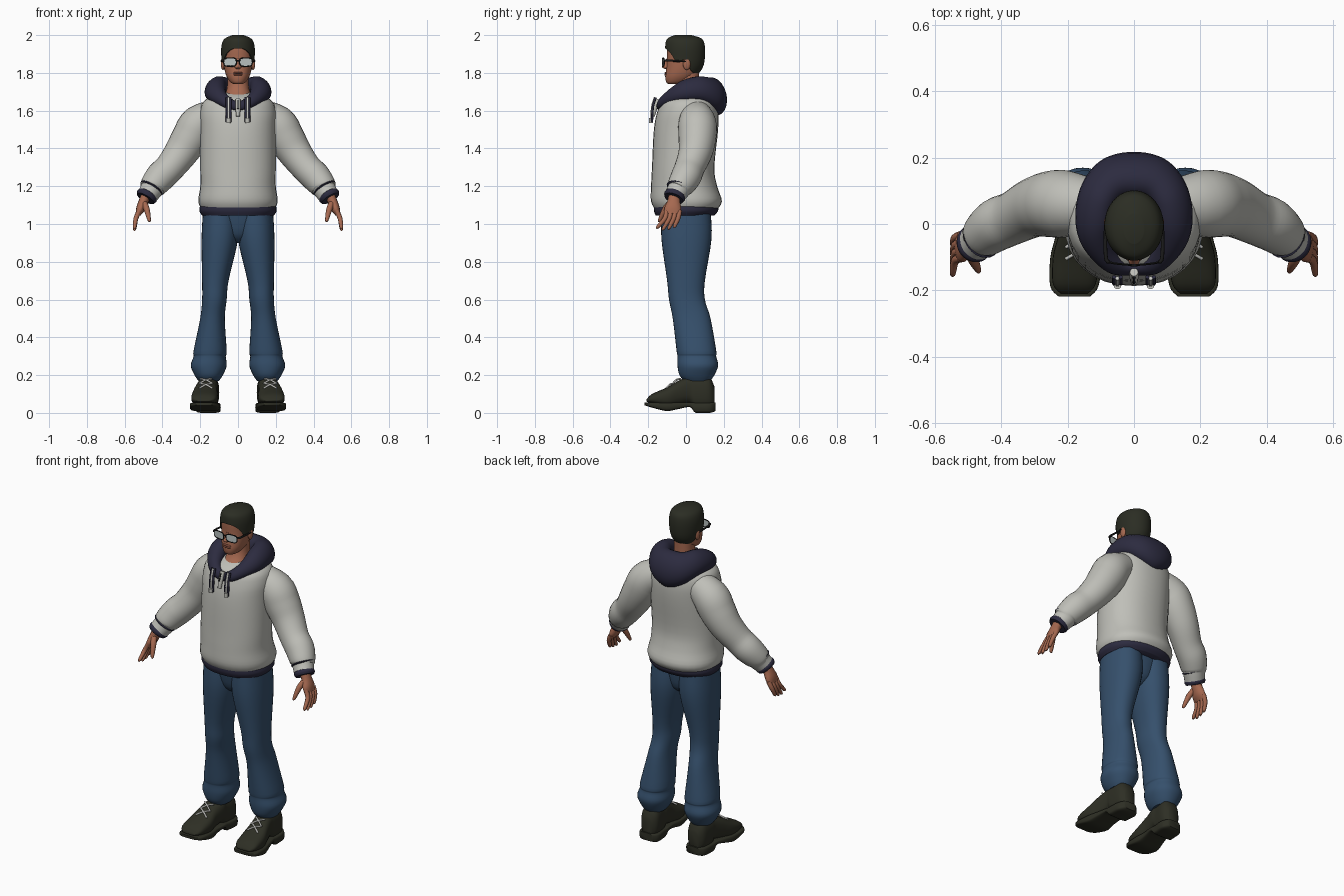
import bpy, bmesh, math
from mathutils import Vector

cube = bpy.data.objects.get("Cube")
if cube:
    bpy.data.objects.remove(cube)

def material(name, *rgb):
    mat = bpy.data.materials.new(name)
    mat.use_nodes = True
    color = (*rgb, 1)
    mat.diffuse_color = color
    mat.node_tree.nodes["Principled BSDF"].inputs["Base Color"].default_value = color
    return mat

grey = material("grey fleece", .52, .52, .48)
navy = material("navy trim", .025, .024, .05)
denim = material("blue denim", .036, .08, .15)
skin = material("brown skin", .38, .14, .08)
lip = material("lip brown", .25, .08, .05)
dark = material("dark hair", .024, .026, .017)
leather = material("dark leather", .027, .028, .018)
black = material("black plastic", .01, .01, .01)
glass = material("pale lens", .5, .55, .54)
white = material("off white cord", .6, .6, .57)

def spline(keys, steps=4, closed=False):
    """Smooth curve through tuples of any length above one."""
    count, out = len(keys), []
    def pick(index):
        return keys[index % count] if closed else keys[max(0, min(count - 1, index))]
    for i in range(count if closed else count - 1):
        before, start, end, after = (Vector(pick(i + k)) for k in (-1, 0, 1, 2))
        leave, arrive = (end - before) / 2, (after - start) / 2
        for s in range(steps):
            t = s / steps
            ease = t * t * (3 - 2 * t)
            out.append(start + (end - start) * ease + leave * (t * (1 - t) ** 2) - arrive * (t * t * (1 - t)))
    return out if closed else out + [Vector(keys[-1])]

def oval(rx, ry, sides=24, power=2):
    """Rounded outline; a higher power is boxier."""
    def bend(value):
        return math.copysign(abs(value) ** (2 / power), value)
    angles = [k * math.tau / sides for k in range(sides)]
    return [(rx * bend(math.cos(a)), ry * bend(math.sin(a))) for a in angles]

def build(name, lofts, mat, mirror=False, closed=False):
    """Skin each list of rings and join them in one object."""
    bm = bmesh.new()
    for rings in lofts:
        rows = [[bm.verts.new(point) for point in ring] for ring in rings]
        sides = len(rows[0])
        following = rows[1:] + rows[:1] if closed else rows[1:]
        for low, high in zip(rows, following):
            for k in range(sides):
                after = (k + 1) % sides
                bm.faces.new((low[k], low[after], high[after], high[k]))
        if not closed:
            bm.faces.new(rows[0])
            bm.faces.new(rows[-1])
    bmesh.ops.recalc_face_normals(bm, faces=bm.faces)
    mesh = bpy.data.meshes.new(name)
    bm.to_mesh(mesh)
    bm.free()
    mesh.materials.append(mat)
    mesh.polygons.foreach_set("use_smooth", [True] * len(mesh.polygons))
    mesh.set_sharp_from_angle(angle=math.radians(50))
    obj = bpy.data.objects.new(name, mesh)
    bpy.context.collection.objects.link(obj)
    if mirror:
        obj.modifiers.new("Mirror", "MIRROR").use_mirror_merge = False

def stack(keys, power=2.2, sides=32):
    """Horizontal rings from (height, inner x, outer x, front y, back y)."""
    return [[((left + right) / 2 + a, (front + back) / 2 + b, z)
             for a, b in oval((right - left) / 2, (back - front) / 2, sides, power)]
            for z, left, right, front, back in spline(keys)]

def body(keys):
    """Symmetric stack from (height, half width, front y, back y)."""
    return stack([(z, -width, width, front, back) for z, width, front, back in keys])

def tube(keys, sides=10, across=(0, 1, 0), closed=False):
    """Round rings along a path of (x, y, z, radius)."""
    path, rings = spline(keys, closed=closed), []
    last = len(path) - 1
    for i, (x, y, z, radius) in enumerate(path):
        ahead = path[(i + 1) % len(path)] if closed else path[min(i + 1, last)]
        behind = path[i - 1] if closed else path[max(i - 1, 0)]
        along = Vector(ahead[:3]) - Vector(behind[:3])
        u = along.cross(Vector(across)).normalized()
        v = u.cross(along).normalized()
        rings.append([Vector((x, y, z)) + a * u + b * v for a, b in oval(radius, radius, sides)])
    return rings

def blob(x, y, z, rx, ry, rz):
    """Ellipsoid as stacked rings."""
    angles = [math.pi * (k + .1) / 8.2 for k in range(9)]
    return [[(x + a, y + b, z + rz * math.cos(t)) for a, b in oval(rx * math.sin(t), ry * math.sin(t), 16)]
            for t in angles]

# Hooded top: torso, hem, sleeves and cuffs
build("hoodie_torso", [body([
    (1.07, .19, -.16, .16), (1.12, .21, -.185, .19), (1.2, .2, -.185, .165), (1.3, .2, -.18, .15),
    (1.5, .2, -.17, .17), (1.6, .2, -.15, .17), (1.66, .17, -.12, .15), (1.7, .06, -.04, .09)])], grey)
build("hem_band", [body([(1.045, .19, -.16, .15), (1.07, .205, -.17, .17), (1.1, .2, -.17, .17)])], navy)
build("sleeves", [tube([
    (.08, .05, 1.6, .07), (.2, .06, 1.535, .1), (.25, .06, 1.46, .1), (.3, .05, 1.38, .09), (.36, .02, 1.3, .08),
    (.41, 0, 1.25, .08), (.45, -.03, 1.2, .07), (.46, -.04, 1.18, .06), (.48, -.06, 1.15, .055)], 28)], grey, True)

def sleeve_ring(name, start, end, radius):
    start, end = Vector(start), Vector(end)
    rings = [(*start.lerp(end, t), radius * size) for t, size in ((0, .9), (.5, 1), (1, .9))]
    build(name, [tube(rings, 24)], navy, True)

sleeve_ring("cuffs", (.475, -.055, 1.16), (.49, -.065, 1.135), .058)
sleeve_ring("cuff_seams", (.455, -.037, 1.194), (.46, -.04, 1.186), .067)

# Hood lying around the neck, thick at the back: (x, y, z, thickness, height)
half = [(0, -.135, 1.625, .02, .025), (.065, -.115, 1.65, .035, .035), (.115, -.03, 1.7, .055, .055),
        (.115, .065, 1.715, .06, .065), (.07, .13, 1.69, .07, .085), (0, .145, 1.675, .075, .1)]
loop = half + [(-x, *rest) for x, *rest in half[-2:0:-1]]
hood = []
for x, y, z, thick, tall in spline(loop, 6, True):
    outward = Vector((x, y - .02, -.25 * math.hypot(x, y - .02))).normalized()
    hood.append([Vector((x, y, z + b)) + outward * a for a, b in oval(thick, tall, 20)])
build("hood", [hood], navy, closed=True)

# Drawstrings and neck zip
def cord(shift, forward, radius):
    return tube([(.05 + shift, y - forward, z, radius)
                 for y, z in ((-.16, 1.67), (-.175, 1.62), (-.18, 1.54))], 8)

build("drawstrings", [cord(-.01, 0, .006), cord(.01, 0, .006)], navy, True)
build("drawstring_cores", [cord(0, .004, .006)], white, True)
build("drawstring_tips", [tube([(.05, -.185, z, .012) for z in (1.56, 1.535)])], grey, True)
build("zip_tape", [tube([(0, -.145, 1.66, .013), (0, -.165, 1.61, .013), (0, -.175, 1.57, .01)])], grey)
build("zip_teeth", [tube([(0, -.16, 1.655, .004), (0, -.178, 1.61, .004)])], black)

# Jeans, bunched at the ankles
build("jeans_legs", [stack([
    (1.07, 0, .185, -.13, .13), (.92, 0, .193, -.13, .135), (.7, .05, .19, -.1, .1), (.6, .06, .19, -.09, .1),
    (.5, .07, .2, -.07, .13), (.33, .06, .235, -.05, .16), (.3, .065, .235, -.045, .16), (.25, .06, .25, -.045, .17),
    (.2, .08, .23, -.035, .15), (.17, .1, .21, -.01, .13)])], denim, True)
build("jeans_seat", [body([(1.08, .18, -.13, .12), (.95, .1, -.1, .1), (.9, .03, -.05, .05)])], denim)

# Shoes from toe to heel: (y, middle x, half width, bottom, top)
shoe = spline([(-.21, .18, .04, .04, .07), (-.18, .18, .065, .03, .1), (-.1, .175, .07, .01, .135),
               (-.04, .17, .06, .02, .17), (.02, .16, .055, .03, .195), (.05, .16, .055, 0, .2),
               (.12, .155, .055, 0, .195), (.15, .155, .03, .01, .14)])

def shoe_ring(y, x, width, low, high, power):
    return [(x + a, y, (low + high) / 2 + b) for a, b in oval(width, (high - low) / 2, power=power)]

build("shoe_uppers", [[shoe_ring(y, x, width, low + .02, high, 2.6)
                       for y, x, width, low, high in shoe]], leather, True)
build("shoe_soles", [[shoe_ring(y * 1.04, x, width + .008, max(low, 0), .055, 5)
                      for y, x, width, low, _ in shoe]], leather, True)
laces = [tube([(.17 - s * .03, y + .02, z + .01, .005), (.17, y, z + .005, .005),
               (.17 + s * .035, y - .02, z - .015, .005)])
         for s in (-1, 1) for y, z in ((-.085, .145), (-.05, .17))]
build("shoe_laces", laces, white, True)

# Hands: palm, four fingers by rule and a thumb
hand = [[Vector((x + a * .85, y + b, z + a / 2)) for a, b in oval(thick, wide, 14)]
        for x, y, z, thick, wide in spline([(.483, -.06, 1.16, .028, .032), (.5, -.065, 1.12, .026, .034),
                                            (.517, -.07, 1.08, .024, .046), (.53, -.07, 1.05, .014, .042)])]
fingers = []
for i in range(4):
    y = -.103 + .023 * i
    length = .058 - .009 * abs(i - 1.3)
    tip = y * 1.3 - .016
    fingers.append(tube([(.522, y, 1.07, .013), (.54, y - .008, 1.03, .0125),
                         (.547, tip, 1.03 - length, .009), (.547, tip, 1.024 - length, .003)]))
thumb = tube([(.5, -.08, 1.115, .016), (.484, -.11, 1.08, .016), (.47, -.14, 1.02, .009), (.47, -.143, 1.014, .003)])
build("hands", [hand, thumb] + fingers, skin, True)

# Neck, head, ears, nose and lips
build("neck", [body([(1.64, .085, -.12, .08), (1.72, .058, -.05, .07), (1.82, .055, -.04, .07)])], skin)
skull = [(1.74, .02, -.09, -.04), (1.75, .04, -.104, 0), (1.78, .06, -.11, .05), (1.82, .072, -.105, .08),
         (1.87, .078, -.1, .09), (1.93, .078, -.1, .09), (1.97, .062, -.09, .075), (1.99, .02, -.05, .02)]
build("head", [body(skull)], skin)
build("ears", [blob(.08, .004, 1.847, .011, .02, .032)], skin, True)
build("nose", [body([(1.875, .008, -.104, -.08), (1.85, .011, -.116, -.08), (1.83, .018, -.127, -.08),
                     (1.82, .008, -.108, -.08)])], skin)
build("lips", [blob(0, -.102, z, .026, .013, .006) for z in (1.79, 1.8)], lip)

# Hair cap: the skull grown outward, from a shaped hairline to the crown
grown = [key + Vector((.01, .01, -.01, .01)) for key in spline(skull, 8)]
heights = (1.93, 1.925, 1.9, 1.855, 1.87, 1.82, 1.8, 1.8, 1.8)
hairline = [point.y for point in spline(list(enumerate(heights)))]
around = 2 * (len(hairline) - 1)

def hair_ring(rise, inset=0):
    ring = []
    for k in range(around):
        low = hairline[min(k, around - k)]
        z = low + (2 - low) * math.sin(rise * math.pi / 2)
        below, above = next(pair for pair in zip(grown, grown[1:]) if pair[1].x >= z - .0001)
        _, width, front, back = below + (above - below) * ((z - below.x) / (above.x - below.x))
        angle = k * math.tau / around
        depth = (back - front) / 2 - inset
        ring.append(((width - inset) * math.sin(angle), (front + back) / 2 - depth * math.cos(angle), z))
    return ring

build("hair", [[hair_ring(0, .014)] + [hair_ring(step / 14) for step in range(15)]], dark)

# Glasses with wrapped lenses
rim = [(.042 + a, -.121 + .08 * a + 3 * max(a, 0) ** 2, 1.857 + b) for a, b in oval(.033, .022, 20, 3)]
build("glasses_rims", [tube([(*point, .0035) for point in rim], 6, closed=True)], black, True, closed=True)
build("lenses", [[[(x, y + depth, z) for x, y, z in rim] for depth in (-.002, .002)]], glass, True)
build("glasses_bridge", [tube([(x, -.124, 1.865, .004) for x in (-.01, .01)])], black)
build("glasses_arms", [tube([(.074, -.115, 1.866, .005), (.085, -.1, 1.866, .006), (.087, 0, 1.86, .004)],
                            across=(0, 0, 1))], black, True)
